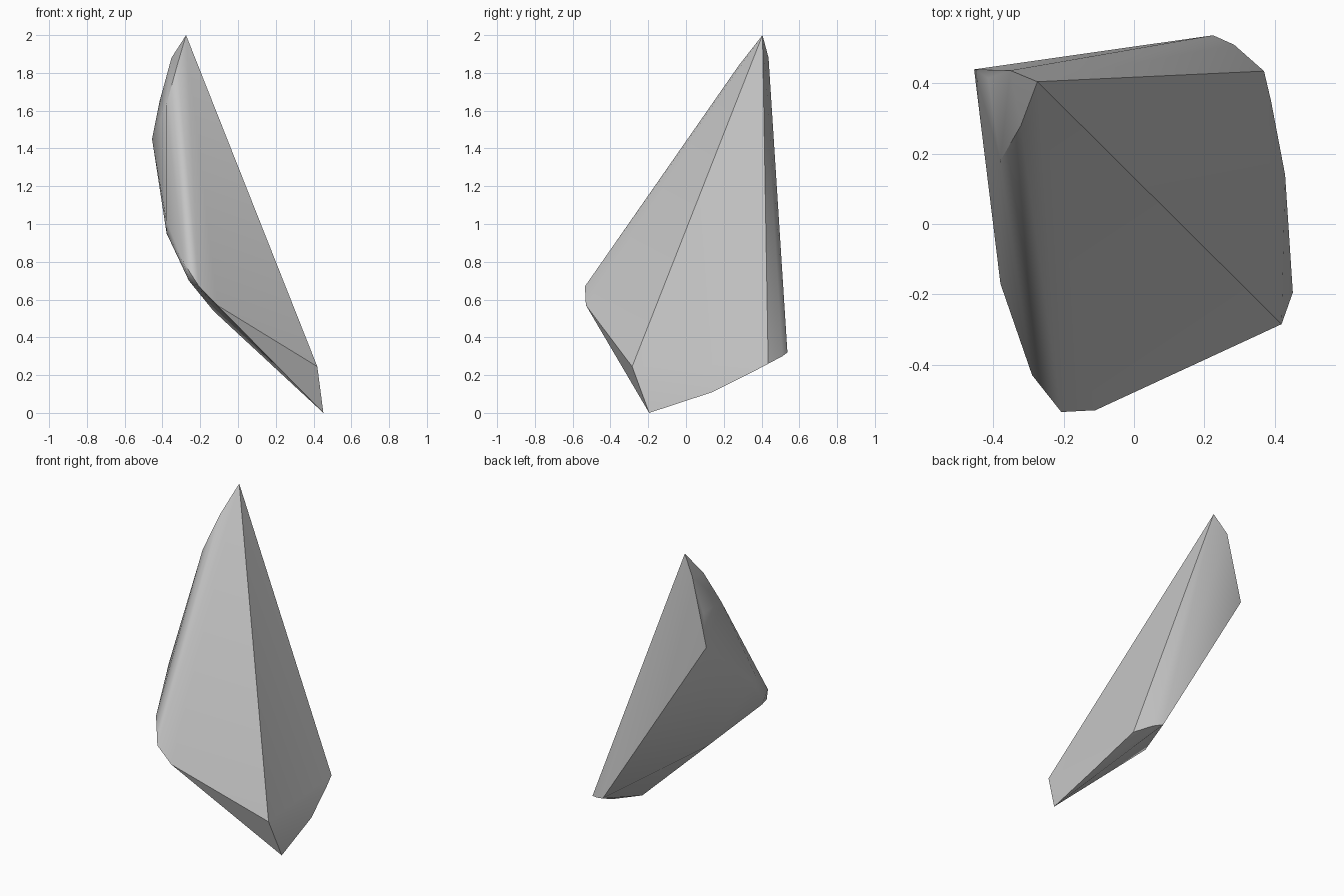
import bpy
import bmesh
import math

cube = bpy.data.objects.get("Cube")
if cube:
    bpy.data.objects.remove(cube, do_unlink=True)

# Stone colour
stone = bpy.data.materials.new("grey_stone")
colour = (0.55, 0.55, 0.55, 1)
stone.diffuse_color = colour
stone.use_nodes = True
stone.node_tree.nodes["Principled BSDF"].inputs["Base Color"].default_value = colour

# Rims of the broken shard, grouped by the edge they follow
tip = [(-.275, .405, 2), (-.352, .437, 1.88), (-.415, .415, 1.65), (-.455, .44, 1.45)]
shoulder = [(-.322, .28, 1.84), (-.38, .18, 1.63), (-.38, -.17, 1.02)]
front_rim = [(-.29, -.43, .8), (-.207, -.535, .67), (-.11, -.53, .57), (.42, -.285, .245)]
underside = [(-.378, -.14, .95), (-.26, -.41, .7), (-.13, -.05, .54), (.452, -.195, 0)]
back_rim = [(.43, .14, .11), (.39, .35, .215), (.37, .435, .26), (.285, .51, .3), (.225, .537, .32)]

# Stretch a hull of flat facets around the rims
bm = bmesh.new()
for rim in (tip, shoulder, front_rim, underside, back_rim):
    for point in rim:
        bm.verts.new(point)
hull = bmesh.ops.convex_hull(bm, input=bm.verts[:])
loose = {v for v in hull["geom_interior"] if isinstance(v, bmesh.types.BMVert)}
bmesh.ops.delete(bm, geom=list(loose), context="VERTS")
bmesh.ops.recalc_face_normals(bm, faces=bm.faces[:])
mesh = bpy.data.meshes.new("rock_shard")
bm.to_mesh(mesh)
bm.free()
mesh.materials.append(stone)

# Worn edges are smooth, broken edges stay sharp
shard = bpy.data.objects.new("rock_shard", mesh)
bpy.context.collection.objects.link(shard)
bpy.ops.object.select_all(action="DESELECT")
shard.select_set(True)
bpy.context.view_layer.objects.active = shard
bpy.ops.object.shade_smooth_by_angle(angle=math.radians(35))
